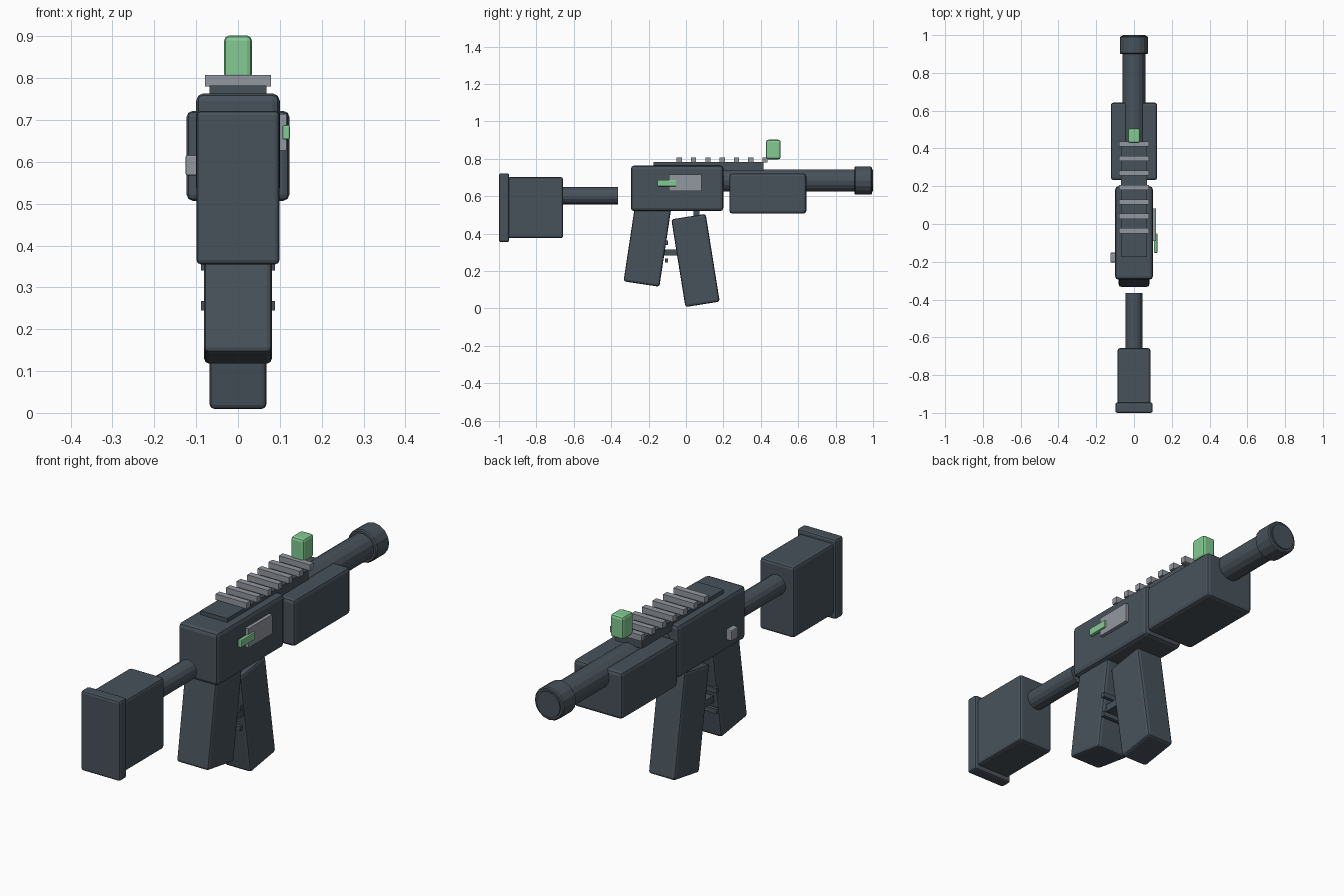
import bpy, math
from mathutils import Matrix

if "Cube" in bpy.data.objects:
    bpy.data.objects.remove(bpy.data.objects["Cube"])


def material(name, rgb):
    m = bpy.data.materials.new(name)
    m.diffuse_color = (*rgb, 1)
    m.use_nodes = True
    m.node_tree.nodes["Principled BSDF"].inputs["Base Color"].default_value = m.diffuse_color
    return m


SLATE = material("dark slate", (0.065, 0.085, 0.105))
GREY = material("mid grey", (0.29, 0.31, 0.35))
GREEN = material("soft green", (0.23, 0.60, 0.29))


def finish(ob, name, mat, bevel, segments=2):
    ob.name = name
    ob.data.materials.append(mat)
    if bevel:
        mod = ob.modifiers.new("rounded edges", 'BEVEL')
        mod.width = bevel
        mod.segments = segments
        mod.limit_method = 'ANGLE'
        mod.angle_limit = math.radians(40)
    return ob


def box(name, x, y, z, mat=SLATE, bevel=0.0, tilt=0.0):
    """Box spanning the (low, high) ranges, tilted about the x axis."""
    bpy.ops.mesh.primitive_cube_add(size=1)
    ob = bpy.context.object
    ob.data.transform(Matrix.Diagonal((x[1] - x[0], y[1] - y[0], z[1] - z[0], 1)))
    ob.location = [(a + b) / 2 for a, b in (x, y, z)]
    ob.rotation_euler.x = tilt
    return finish(ob, name, mat, bevel)


def tube(name, radius, y, z, bevel=0.0):
    """Cylinder lying along y."""
    bpy.ops.mesh.primitive_cylinder_add(vertices=16, radius=radius, depth=y[1] - y[0],
                                        location=(0, (y[0] + y[1]) / 2, z),
                                        rotation=(math.pi / 2, 0, 0))
    return finish(bpy.context.object, name, SLATE, bevel, 1)


def sym(w):
    return (-w, w)


# Shoulder stock
box("butt_plate", sym(0.099), (-1.0, -0.945), (0.355, 0.722), bevel=0.01)
box("stock", sym(0.087), (-0.955, -0.657), (0.376, 0.702), bevel=0.012)
tube("stock_tube", 0.046, (-0.70, -0.364), 0.602)

# Body and front end
box("receiver", sym(0.1), (-0.295, 0.2), (0.52, 0.764), bevel=0.018)
box("handguard", sym(0.123), (0.232, 0.643), (0.507, 0.722), bevel=0.015)
tube("barrel", 0.06, (0.15, 1.0), 0.684)
tube("muzzle", 0.075, (0.9, 0.994), 0.684, bevel=0.005)

# Top rail with evenly spaced teeth
box("rail", sym(0.068), (-0.175, 0.415), (0.735, 0.782))
for i in range(7):
    y = -0.036 + i * 0.0765
    box("rail_tooth", sym(0.079), (y - 0.014, y + 0.014), (0.78, 0.808), GREY)
box("sight", sym(0.033), (0.428, 0.506), (0.797, 0.902), GREEN, 0.012)

# Rear grip, leaning back toward its foot
box("grip", sym(0.081), (-0.302, -0.108), (0.128, 0.572),
    bevel=0.012, tilt=-math.radians(8.6))
for z in (0.351, 0.256):
    box("grip_rib", sym(0.089), (-0.112, -0.095), (z - 0.011, z + 0.011))
box("guard_bar", sym(0.06), (-0.14, 0.0), (0.284, 0.316))

# Magazine, leaning forward toward its foot
box("magazine", sym(0.068), (-0.042, 0.144), (0.019, 0.494),
    bevel=0.012, tilt=math.radians(9.1))
box("trigger", sym(0.016), (0.04, 0.072), (0.42, 0.54))

# Side controls
box("side_plate", (0.09, 0.116), (-0.09, 0.083), (0.627, 0.715), GREY)
box("charging_handle", (0.106, 0.124), (-0.153, -0.05), (0.653, 0.688), GREEN, 0.004)
box("side_button", (-0.125, -0.09), (-0.203, -0.152), (0.567, 0.616), GREY, 0.004)
